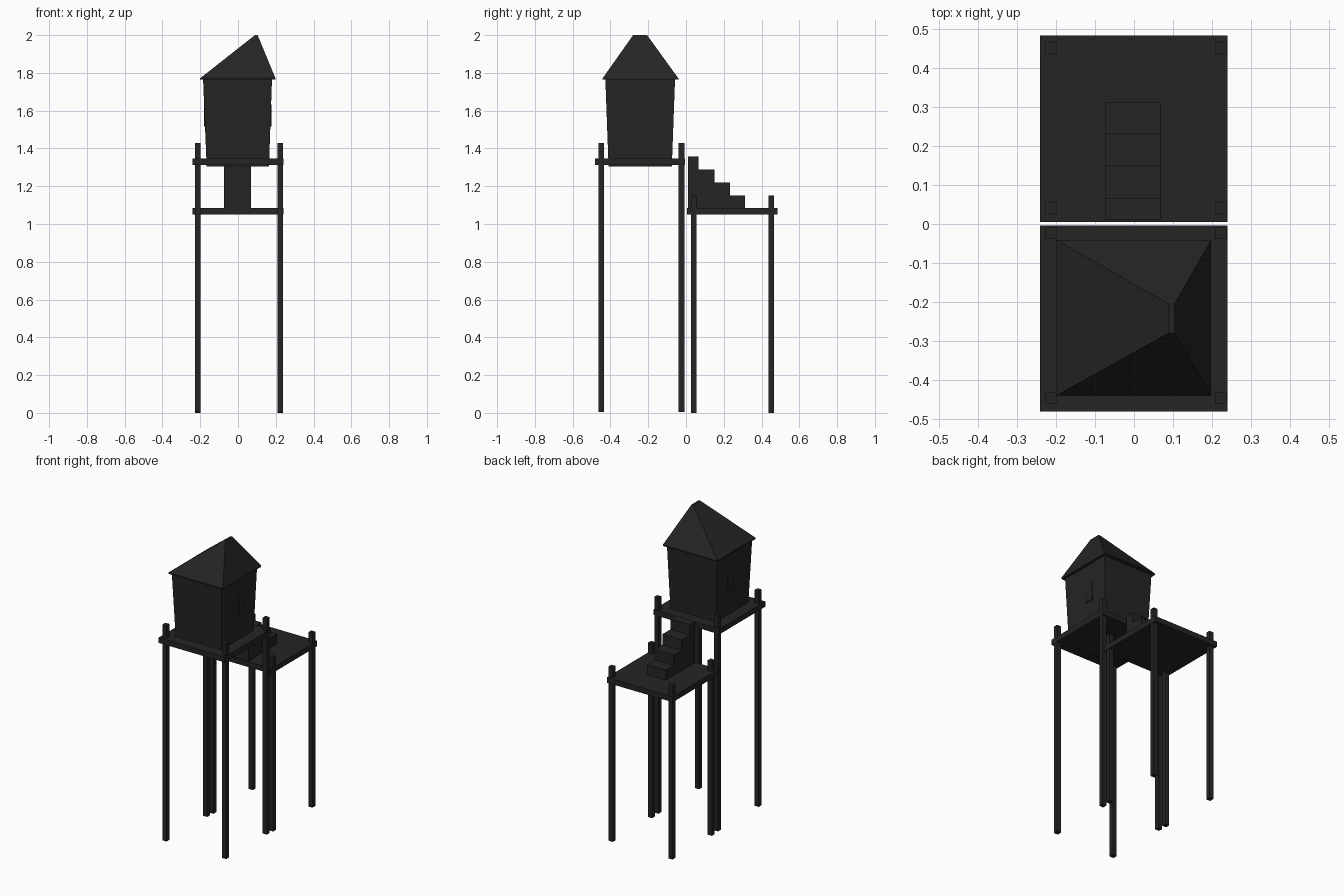
import bpy, bmesh

if "Cube" in bpy.data.objects:
    bpy.data.objects.remove(bpy.data.objects["Cube"])

mat = bpy.data.materials.new("charcoal")
mat.diffuse_color = (0.018, 0.018, 0.018, 1)
mat.use_nodes = True
mat.node_tree.nodes["Principled BSDF"].inputs["Base Color"].default_value = mat.diffuse_color


def finish(name, bm):
    bmesh.ops.recalc_face_normals(bm, faces=bm.faces)
    me = bpy.data.meshes.new(name)
    bm.to_mesh(me)
    bm.free()
    me.materials.append(mat)
    ob = bpy.data.objects.new(name, me)
    bpy.context.collection.objects.link(ob)
    return ob


def frustum(name, low, high, z0, z1):
    """Box or tapered block; low / high are (x0, x1, y0, y1) rectangles."""
    bm = bmesh.new()
    rings = []
    for (x0, x1, y0, y1), z in ((low, z0), (high, z1)):
        rings.append([bm.verts.new((x, y, z)) for x, y in
                      ((x0, y0), (x1, y0), (x1, y1), (x0, y1))])
    a, b = rings
    bm.faces.new(a[::-1])
    bm.faces.new(b)
    for i in range(4):
        j = (i + 1) % 4
        bm.faces.new((a[i], a[j], b[j], b[i]))
    return finish(name, bm)


def box(name, x0, x1, y0, y1, z0, z1):
    return frustum(name, (x0, x1, y0, y1), (x0, x1, y0, y1), z0, z1)


def posts(name, ys, z0, z1):
    for side, x in (("left", -0.213), ("right", 0.223)):
        for end, y in zip(("front", "back"), ys):
            box(f"{name}_{end}_{side}_post", x - 0.015, x + 0.015,
                y - 0.015, y + 0.015, z0, z1)


# Two decks on tall posts
box("upper_deck", -0.242, 0.24, -0.482, -0.004, 1.312, 1.347)
posts("upper", (-0.448, -0.024), 0.004, 1.43)
box("lower_deck", -0.242, 0.24, 0.005, 0.484, 1.05, 1.085)
posts("lower", (0.041, 0.452), 0.0, 1.152)

# Hut: walls flaring upward, windows on both sides, lopsided hipped roof
frustum("hut_walls", (-0.166, 0.164, -0.41, -0.075),
        (-0.185, 0.18, -0.427, -0.058), 1.305, 1.768)
box("left_window", -0.181, -0.15, -0.237, -0.179, 1.517, 1.633)
box("right_window", 0.15, 0.178, -0.237, -0.179, 1.517, 1.633)
box("roof_eaves", -0.2, 0.198, -0.441, -0.041, 1.764, 1.772)
frustum("roof", (-0.2, 0.198, -0.441, -0.041),
        (0.09, 0.104, -0.28, -0.206), 1.772, 2.0)

# Stairs: stepped side profile extruded across the width
profile = [(0.01, 1.08), (0.01, 1.357)]
z = 1.357
for y in (0.065, 0.15, 0.234, 0.312):
    profile += [(y, z), (y, z - 0.0685 if y < 0.3 else 1.08)]
    z -= 0.0685
bm = bmesh.new()
face = bm.faces.new([bm.verts.new((-0.073, y, h)) for y, h in profile])
side = bmesh.ops.extrude_face_region(bm, geom=[face])["geom"]
bmesh.ops.translate(bm, vec=(0.141, 0, 0),
                    verts=[v for v in side if isinstance(v, bmesh.types.BMVert)])
if len([f for f in bm.faces if all(abs(v.co.x + 0.073) < 1e-5 for v in f.verts)]) == 0:
    bm.faces.new([v for v in bm.verts if v.co.x < 0])
finish("stairs", bm)
